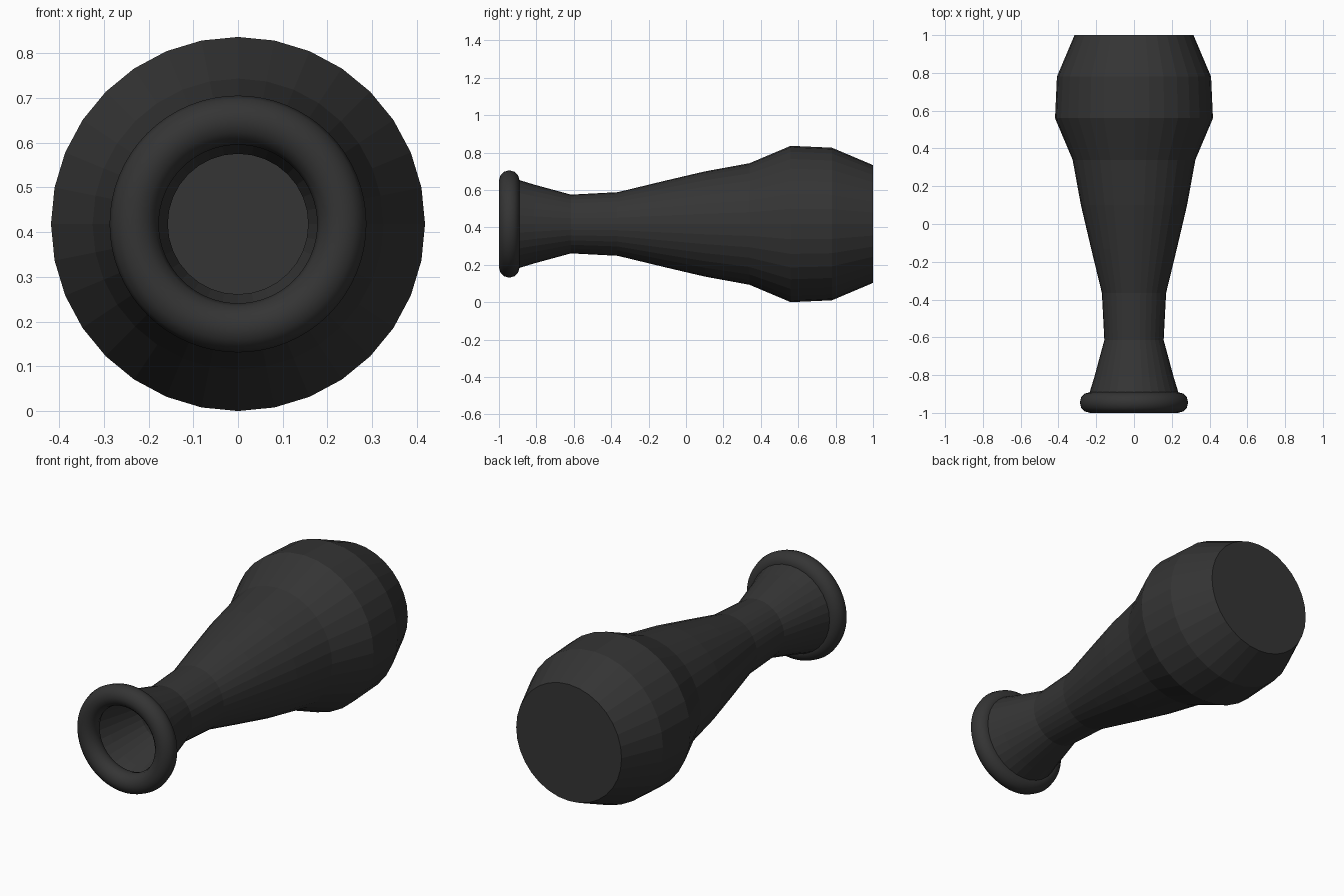
import bpy
import bmesh
import math
from mathutils import Matrix

cube = bpy.data.objects.get("Cube")
if cube:
    bpy.data.objects.remove(cube, do_unlink=True)

AXIS_Z = 0.418
SIDES = 32

# Dark clay
clay = bpy.data.materials.new("charcoal_clay")
clay.use_nodes = True
colour = (0.035, 0.035, 0.035, 1)
clay.diffuse_color = colour
clay.node_tree.nodes["Principled BSDF"].inputs["Base Color"].default_value = colour


def lathe(name, profile, sides, closed=False, cap_end=False):
    """Spin (y, radius) points around the lying axis."""
    bm = bmesh.new()
    rings = []
    for y, r in profile:
        angles = [2 * math.pi * i / sides for i in range(sides)]
        rings.append([bm.verts.new((r * math.sin(a), y, AXIS_Z + r * math.cos(a)))
                      for a in angles])
    pairs = list(zip(rings, rings[1:]))
    if closed:
        pairs.append((rings[-1], rings[0]))
    for a, b in pairs:
        for i in range(sides):
            j = (i + 1) % sides
            bm.faces.new((a[i], b[i], b[j], a[j]))
    if cap_end:
        bm.faces.new(rings[-1])
    bmesh.ops.recalc_face_normals(bm, faces=bm.faces)
    mesh = bpy.data.meshes.new(name)
    bm.to_mesh(mesh)
    bm.free()
    mesh.materials.append(clay)
    obj = bpy.data.objects.new(name, mesh)
    bpy.context.collection.objects.link(obj)
    return obj


# Thin-walled faceted body, open at the mouth, closed at the base
body = [(-0.94, 0.25), (-0.81, 0.21), (-0.615, 0.157), (-0.365, 0.17),
        (-0.13, 0.227), (0.10, 0.281), (0.34, 0.325), (0.56, 0.418),
        (0.78, 0.408), (1.0, 0.315)]
lathe("vase_body", body, SIDES, cap_end=True)

# Rounded lip around the mouth
TUBE = 0.055
lip_profile = [(-0.945 + TUBE * math.cos(a), 0.232 + TUBE * math.sin(a))
               for a in (2 * math.pi * i / 12 for i in range(12))]
lip = lathe("mouth_rim", lip_profile, 64, closed=True)
for poly in lip.data.polygons:
    poly.use_smooth = True
